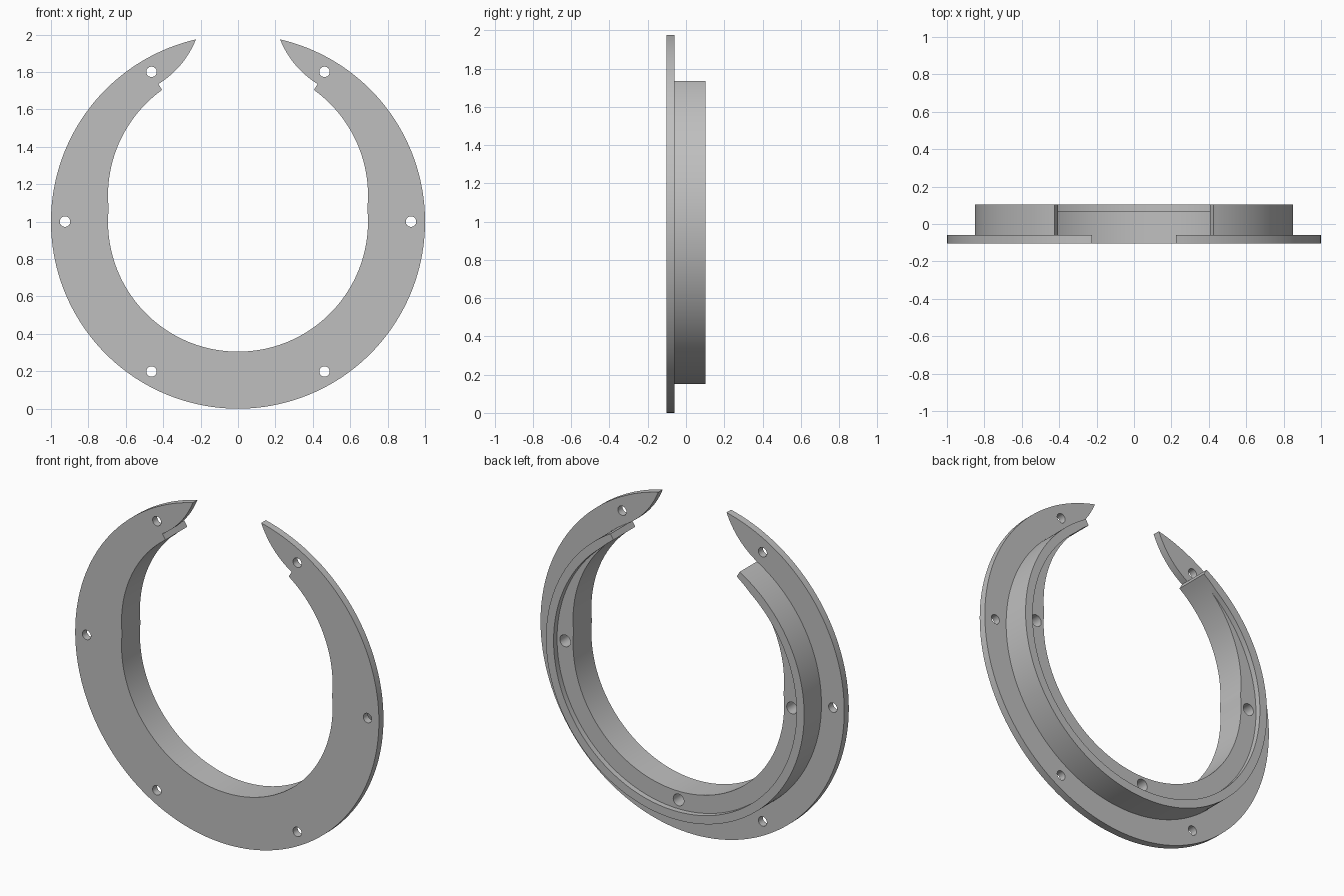
import bpy
import bmesh
from math import sin, cos, sqrt, radians, pi
from mathutils import Vector

if "Cube" in bpy.data.objects:
    bpy.data.objects.remove(bpy.data.objects["Cube"], do_unlink=True)

# Main dimensions
CENTRE = 1.0
FRONT, FLANGE_BACK, RING_BACK, LIP_BACK = -0.103, -0.06, 0.07, 0.103
OUTER, RING_OUTER, LIP_INNER, BORE = 1.0, 0.85, 0.80, 0.695
BORE_SHIFT = 0.14
STEPS = 200

grey = bpy.data.materials.new("grey_metal")
grey.use_nodes = True
grey.diffuse_color = (0.52, 0.52, 0.52, 1)
grey.node_tree.nodes["Principled BSDF"].inputs["Base Color"].default_value = (0.52, 0.52, 0.52, 1)


def polar(r, a):
    return Vector((r * cos(a), CENTRE + r * sin(a)))


def bore(a):
    # Opening: two overlapping circles, the second one shifted up
    upper = BORE_SHIFT * sin(a) + sqrt(BORE ** 2 - (BORE_SHIFT * cos(a)) ** 2)
    return max(BORE, upper)


def arc(radius, start, end, steps=STEPS):
    # Arc in degrees, with a radius that may depend on the angle
    angles = [radians(start + (end - start) * i / steps) for i in range(steps + 1)]
    return [polar(radius(a) if callable(radius) else radius, a) for a in angles]


def circle(centre, r, steps=32):
    return [centre + Vector((cos(2 * pi * i / steps), sin(2 * pi * i / steps))) * r
            for i in range(steps)]


def plate(name, loops, front, back):
    # Fill an outline with optional holes and extrude it along y
    bm = bmesh.new()
    edges = []
    for loop in loops:
        vs = [bm.verts.new((p.x, front, p.y)) for p in loop]
        edges += [bm.edges.new((v, vs[i - 1])) for i, v in enumerate(vs)]
    bmesh.ops.triangle_fill(bm, edges=edges, use_beauty=True)
    out = bmesh.ops.extrude_face_region(bm, geom=bm.faces[:])
    moved = [g for g in out["geom"] if isinstance(g, bmesh.types.BMVert)]
    bmesh.ops.translate(bm, verts=moved, vec=(0, back - front, 0))
    bmesh.ops.recalc_face_normals(bm, faces=bm.faces[:])
    mesh = bpy.data.meshes.new(name)
    bm.to_mesh(mesh)
    bm.free()
    mesh.materials.append(grey)
    obj = bpy.data.objects.new(name, mesh)
    bpy.context.collection.objects.link(obj)
    return obj


def activate(obj):
    bpy.ops.object.select_all(action='DESELECT')
    obj.select_set(True)
    bpy.context.view_layer.objects.active = obj


# Flange: wide plate with two pointed horns and six screw holes
tip = polar(OUTER, radians(77))
root = polar(RING_OUTER, radians(60))
bulge = Vector((0.287, 1.823))
horn = []
for i in range(1, 16):
    t = i / 16
    horn.append(root * (1 - t) ** 2 + bulge * 2 * t * (1 - t) + tip * t ** 2)
right_edge = [root] + horn
left_edge = [Vector((-p.x, p.y)) for p in right_edge]
outline = arc(OUTER, 103, 437) + right_edge[::-1] + arc(bore, 420, 120) + left_edge
screw_holes = [circle(polar(0.925, radians(60 * k)), 0.028) for k in range(6)]
flange = plate("flange", [outline] + screw_holes, FRONT, FLANGE_BACK)

# Ring: deep collar behind the flange
ring = plate("ring", [arc(RING_OUTER, 120, 420) + arc(bore, 420, 120)],
             FLANGE_BACK, RING_BACK)

# Blind holes in the back of the ring
for k, angle in enumerate((0, 180, 270)):
    cutter = plate("hole_cutter", [circle(polar(0.747, radians(angle)), 0.035)],
                   -0.03, RING_BACK + 0.05)
    cutter.hide_render = True
    cut = ring.modifiers.new("hole", 'BOOLEAN')
    cut.operation = 'DIFFERENCE'
    cut.solver = 'EXACT'
    cut.object = cutter
    activate(ring)
    bpy.ops.object.modifier_apply(modifier=cut.name)
    bpy.data.objects.remove(cutter, do_unlink=True)

# Lip: thin raised rim along the outside of the ring
lip = plate("lip", [arc(RING_OUTER, 120, 420)
                    + arc(lambda a: max(LIP_INNER, bore(a)), 420, 120)],
            RING_BACK, LIP_BACK)

for part in (flange, ring, lip):
    activate(part)
    bpy.ops.object.shade_smooth_by_angle(angle=radians(30))
